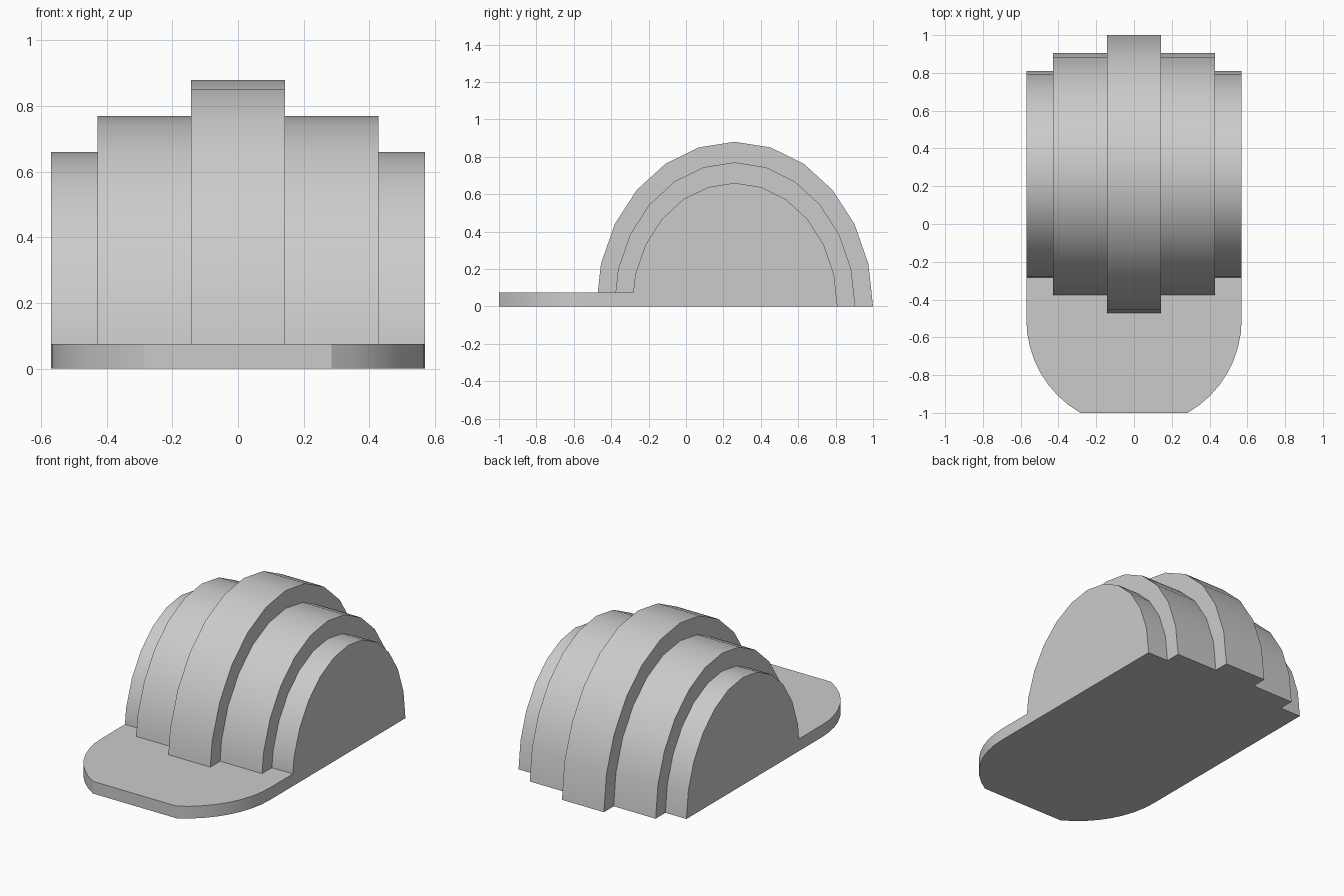
import bpy, bmesh
from math import sin, cos, radians
from mathutils import Vector

if "Cube" in bpy.data.objects:
    bpy.data.objects.remove(bpy.data.objects["Cube"])

CY = 0.26      # centre of the arches along y
BRIM_Z = 0.075 # brim thickness
HINGE = -0.282 # line where brim meets dome
W = 0.57       # half width


def prism(name, points, offset):
    """Extrude a closed planar outline by an offset vector."""
    bm = bmesh.new()
    face = bm.faces.new([bm.verts.new(p) for p in points])
    new = bmesh.ops.extrude_face_region(bm, geom=[face])["geom"]
    bmesh.ops.translate(bm, vec=Vector(offset),
                        verts=[g for g in new if isinstance(g, bmesh.types.BMVert)])
    bmesh.ops.recalc_face_normals(bm, faces=bm.faces)
    # extruding can leave the source face out; close any open side
    bmesh.ops.holes_fill(bm, edges=[e for e in bm.edges if e.is_boundary])
    bmesh.ops.recalc_face_normals(bm, faces=bm.faces)
    mesh = bpy.data.meshes.new(name)
    bm.to_mesh(mesh)
    bm.free()
    obj = bpy.data.objects.new(name, mesh)
    bpy.context.collection.objects.link(obj)
    bpy.ops.object.select_all(action='DESELECT')
    obj.select_set(True)
    bpy.context.view_layer.objects.active = obj
    bpy.ops.object.shade_smooth_by_angle(angle=radians(20))
    return obj


def arch_band(name, ry, rz, x0, x1):
    """Half-ellipse slab in 15 degree steps, resting on the brim at the front."""
    arc = [(CY + ry * cos(radians(a)), rz * sin(radians(a))) for a in range(0, 180, 15)]
    (yl, zl), t = arc[-1], BRIM_Z / arc[-1][1]
    foot = (CY - ry) * (1 - t) + yl * t
    arc.append((foot, BRIM_Z))
    if foot < HINGE - 0.01:
        arc.append((HINGE, BRIM_Z))
    arc.append((HINGE, 0))
    prism(name, [(x0, y, z) for y, z in arc], (x1 - x0, 0, 0))


# Dome: tall centre ridge with two lower steps on each side
arch_band("dome_ridge", 0.74, 0.88, -0.1425, 0.1425)
for side, s in (("left", -1), ("right", 1)):
    arch_band(f"dome_step_{side}", 0.645, 0.77, s * 0.1425, s * 0.4275)
    arch_band(f"dome_side_{side}", 0.55, 0.66, s * 0.4275, s * W)

# Brim: rounded sides with a flat front edge
curve = [(W * cos(radians(a * 7.5)), -0.506 - W * sin(radians(a * 7.5))) for a in range(9)]
half = [(W, HINGE)] + curve
outline = half + [(-x, y) for x, y in reversed(half)]
prism("brim", [(x, y, 0) for x, y in outline], (0, 0, BRIM_Z))
